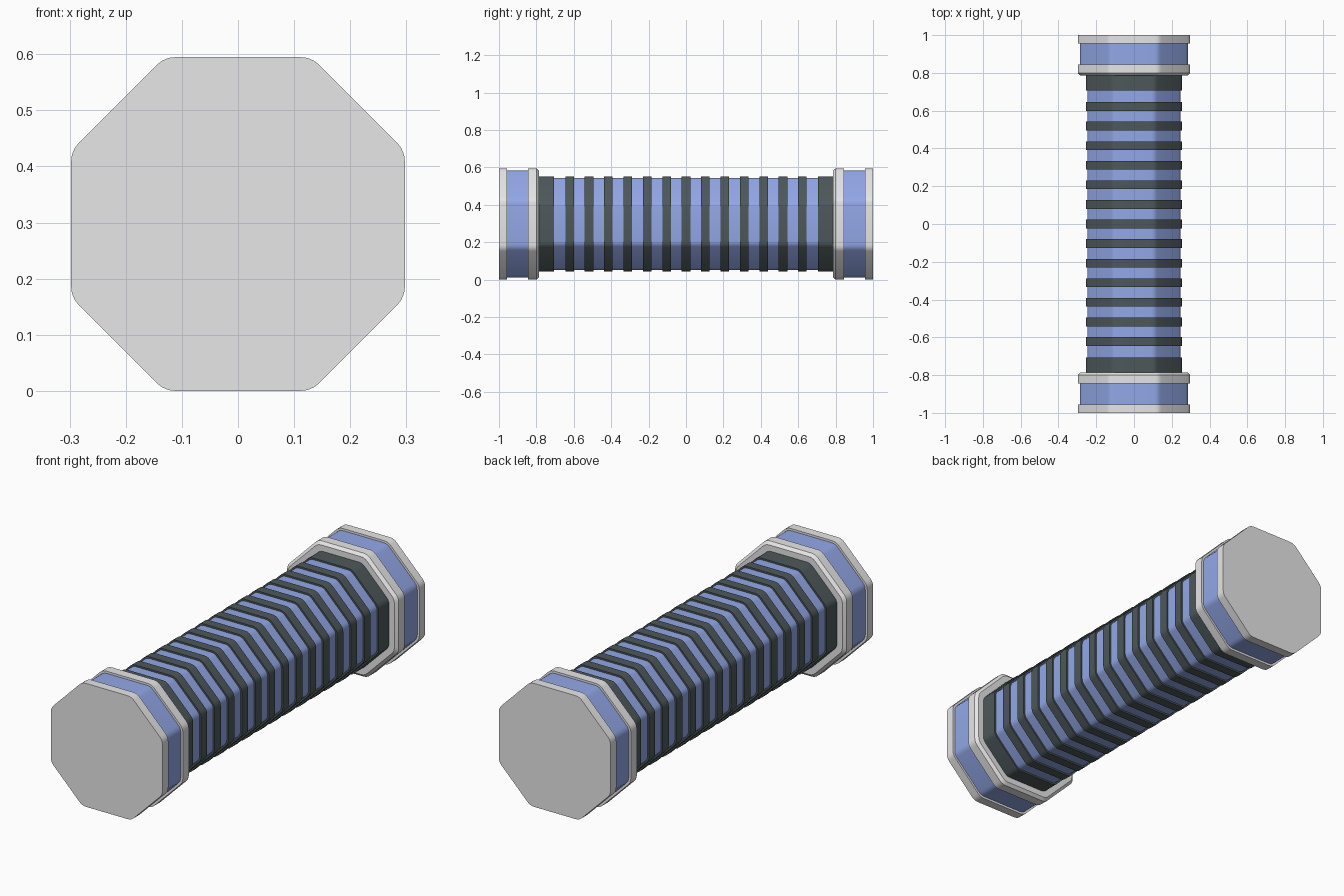
import bpy, bmesh, math
from mathutils import Vector

if "Cube" in bpy.data.objects:
    bpy.data.objects.remove(bpy.data.objects["Cube"])

CZ = 0.2975          # height of the long axis


def material(name, rgb):
    m = bpy.data.materials.new(name)
    m.diffuse_color = (*rgb, 1)
    m.use_nodes = True
    m.node_tree.nodes["Principled BSDF"].inputs["Base Color"].default_value = m.diffuse_color
    return m


LIGHT = material("light grey", (0.8, 0.8, 0.8))
BLUE = material("soft blue", (0.29, 0.39, 0.80))
DARK = material("dark slate", (0.075, 0.098, 0.102))


def section(a):
    """Octagon with flats at distance a and softly rounded corners."""
    s = a / 0.2975
    k, cut = 0.131 * s, 0.02 * s
    corners = [Vector(c) for c in ((a, -k), (a, k), (k, a), (-k, a),
                                   (-a, k), (-a, -k), (-k, -a), (k, -a))]
    pts = []
    for i, c in enumerate(corners):
        p = c + (corners[i - 1] - c).normalized() * cut
        q = c + (corners[(i + 1) % 8] - c).normalized() * cut
        for t in (0, 1 / 3, 2 / 3, 1):
            pts.append(p * (1 - t) ** 2 + c * 2 * t * (1 - t) + q * t * t)
    return pts


def prism(name, stations, mat, mirror=False):
    """Loft octagons along y through (y, flat distance) stations."""
    bm = bmesh.new()
    rings = [[bm.verts.new((p.x, y, p.y)) for p in section(a)]
             for y, a in stations]
    for r, s in zip(rings, rings[1:]):
        n = len(r)
        for i in range(n):
            bm.faces.new((r[i], r[(i + 1) % n], s[(i + 1) % n], s[i]))
    bm.faces.new(rings[0])
    bm.faces.new(rings[-1])
    bmesh.ops.recalc_face_normals(bm, faces=bm.faces)
    me = bpy.data.meshes.new(name)
    bm.to_mesh(me)
    bm.free()
    me.materials.append(mat)
    ob = bpy.data.objects.new(name, me)
    ob.location.z = CZ
    bpy.context.collection.objects.link(ob)
    if mirror:
        mod = ob.modifiers.new("mirror", "MIRROR")
        mod.use_axis = (False, True, False)
    bpy.context.view_layer.objects.active = ob
    ob.select_set(True)
    bpy.ops.object.shade_smooth_by_angle(angle=math.radians(25))
    ob.select_set(False)
    return ob


# long inner tube
prism("inner_tube", [(-0.80, 0.247), (0.80, 0.247)], BLUE)

# thin ribs around the tube
for i in range(-6, 7):
    y = i * 0.1037
    prism(f"rib_{i + 7}", [(y - 0.023, 0.255), (y + 0.023, 0.255)], DARK)

# wide ribs against the end caps
prism("end_rib", [(0.706, 0.255), (0.80, 0.255)], DARK, True)

# end caps: inner collar, recessed band, outer plate
prism("inner_collar", [(0.786, 0.284), (0.799, 0.2975), (0.845, 0.2975)],
      LIGHT, True)
prism("cap_band", [(0.84, 0.287), (0.96, 0.287)], BLUE, True)
prism("end_plate", [(0.956, 0.2975), (1.0, 0.2975)], LIGHT, True)
